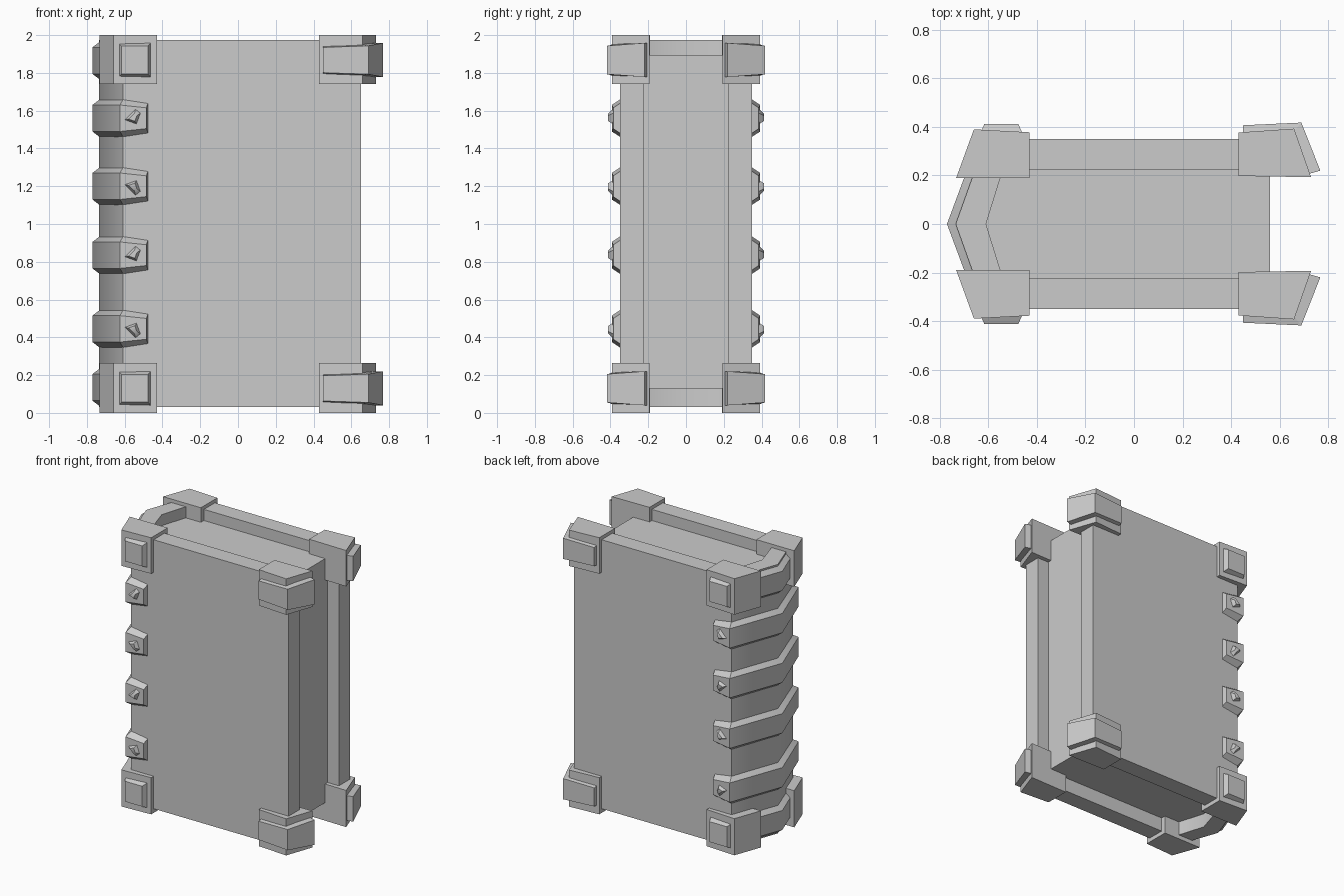
import bpy, bmesh, math

cube = bpy.data.objects.get("Cube")
if cube:
    bpy.data.objects.remove(cube, do_unlink=True)

grey = bpy.data.materials.new("plain_grey")
grey.use_nodes = True
COLOUR = (0.6, 0.6, 0.6, 1)
grey.diffuse_color = COLOUR
grey.node_tree.nodes["Principled BSDF"].inputs["Base Color"].default_value = COLOUR


def loft(name, rings, smooth=None):
    """Join equal-sized closed rings of points and cap both ends."""
    bm = bmesh.new()
    rows = [[bm.verts.new(p) for p in ring] for ring in rings]
    for a, b in zip(rows, rows[1:]):
        for i in range(len(a)):
            j = (i + 1) % len(a)
            bm.faces.new((a[i], a[j], b[j], b[i]))
    bm.faces.new(rows[0])
    bm.faces.new(rows[-1])
    bmesh.ops.recalc_face_normals(bm, faces=bm.faces)
    mesh = bpy.data.meshes.new(name)
    bm.to_mesh(mesh)
    bm.free()
    mesh.materials.append(grey)
    obj = bpy.data.objects.new(name, mesh)
    bpy.context.collection.objects.link(obj)
    if smooth:
        bpy.ops.object.select_all(action='DESELECT')
        obj.select_set(True)
        bpy.context.view_layer.objects.active = obj
        bpy.ops.object.shade_smooth_by_angle(angle=math.radians(smooth))
    return obj


def prism(name, outline, z0, z1, smooth=None):
    return loft(name, [[(x, y, z) for x, y in outline] for z in (z0, z1)], smooth)


def ribbon(name, outer, inner, zc, smooth=None):
    """Bevelled band; each path point is x, y, half height."""
    rings = []
    for (ox, oy, oh), (ix, iy, ih) in zip(outer, inner):
        rings.append([(ox, oy, zc + oh), (ox, oy, zc - oh),
                      (ix, iy, zc - ih), (ix, iy, zc + ih)])
    return loft(name, rings, smooth)


def stud(name, outline, cx, cz, side, y0, y1, taper):
    """Tapered boss standing on the front or back face."""
    rings = [[(cx + x * s, side * y, cz + z * s) for x, z in outline]
             for y, s in ((y0, 1), (y1, taper))]
    return loft(name, rings, 50 if taper < 0.5 else None)


def mirrored(path):
    return path + [(p[0], -p[1]) + tuple(p[2:]) for p in reversed(path) if p[1] > 0]


# Cover boards and pointed spine
shell = [(0.65, 0.225), (0.65, 0.35), (-0.61, 0.35), (-0.735, 0),
         (-0.61, -0.35), (0.65, -0.35), (0.65, -0.225),
         (-0.54, -0.225), (-0.61, 0), (-0.54, 0.225)]
prism("cover", shell, 0.03, 1.975, 45)

# Page block
prism("pages", mirrored([(0.56, 0.224), (-0.541, 0.224), (-0.612, 0)])[:], 0.13, 1.895)

# Straps around the spine
strap_outer = mirrored([(-0.485, 0.385, 0.055), (-0.625, 0.393, 0.07), (-0.771, 0, 0.07)])
strap_inner = mirrored([(-0.475, 0.34, 0.085), (-0.605, 0.34, 0.105), (-0.725, 0, 0.105)])
strap_heights = (0.135, 0.445, 0.835, 1.2, 1.56, 1.865)
for n, z in enumerate(strap_heights):
    ribbon(f"spine_strap_{n + 1}", strap_outer, strap_inner, z, 45)

# Small pointed studs on the middle straps, alternately flipped
kite = [(-0.055, -0.01), (0.015, 0.055), (0.043, 0.03), (0.02, -0.035)]
for n, z in enumerate(strap_heights[1:-1]):
    flip = 1 if n % 2 else -1
    for side, label in ((-1, "front"), (1, "back")):
        outline = [(x, v * flip) for x, v in kite]
        stud(f"{label}_strap_stud_{n + 1}", outline, -0.555, z, side, 0.38, 0.412, 0.45)

# Corner guards with square bosses by the spine and bands by the open edge
spine_corner = [(-0.66, 0.39), (-0.43, 0.378), (-0.43, 0.19), (-0.733, 0.19)]
edge_corner = [(0.43, 0.377), (0.66, 0.393), (0.73, 0.193), (0.43, 0.198)]
band_outer = [(0.45, 0.407, 0.067), (0.69, 0.418, 0.075), (0.768, 0.22, 0.09)]
band_inner = [(0.45, 0.36, 0.075), (0.65, 0.37, 0.085), (0.715, 0.205, 0.09)]
square = [(-0.087, -0.092), (0.087, -0.092), (0.087, 0.092), (-0.087, 0.092)]
for z0, z1, zc, level in ((0, 0.265, 0.13, "bottom"), (1.74, 2.0, 1.868, "top")):
    for side, label in ((-1, "front"), (1, "back")):
        tag = f"{level}_{label}"
        for kind, outline in (("spine", spine_corner), ("edge", edge_corner)):
            prism(f"{tag}_{kind}_corner", [(x, side * y) for x, y in outline], z0, z1)
        ribbon(f"{tag}_corner_band", [(x, side * y, h) for x, y, h in band_outer],
               [(x, side * y, h) for x, y, h in band_inner], zc)
        stud(f"{tag}_square_boss", square, -0.547, zc, side, 0.375, 0.413, 0.8)
